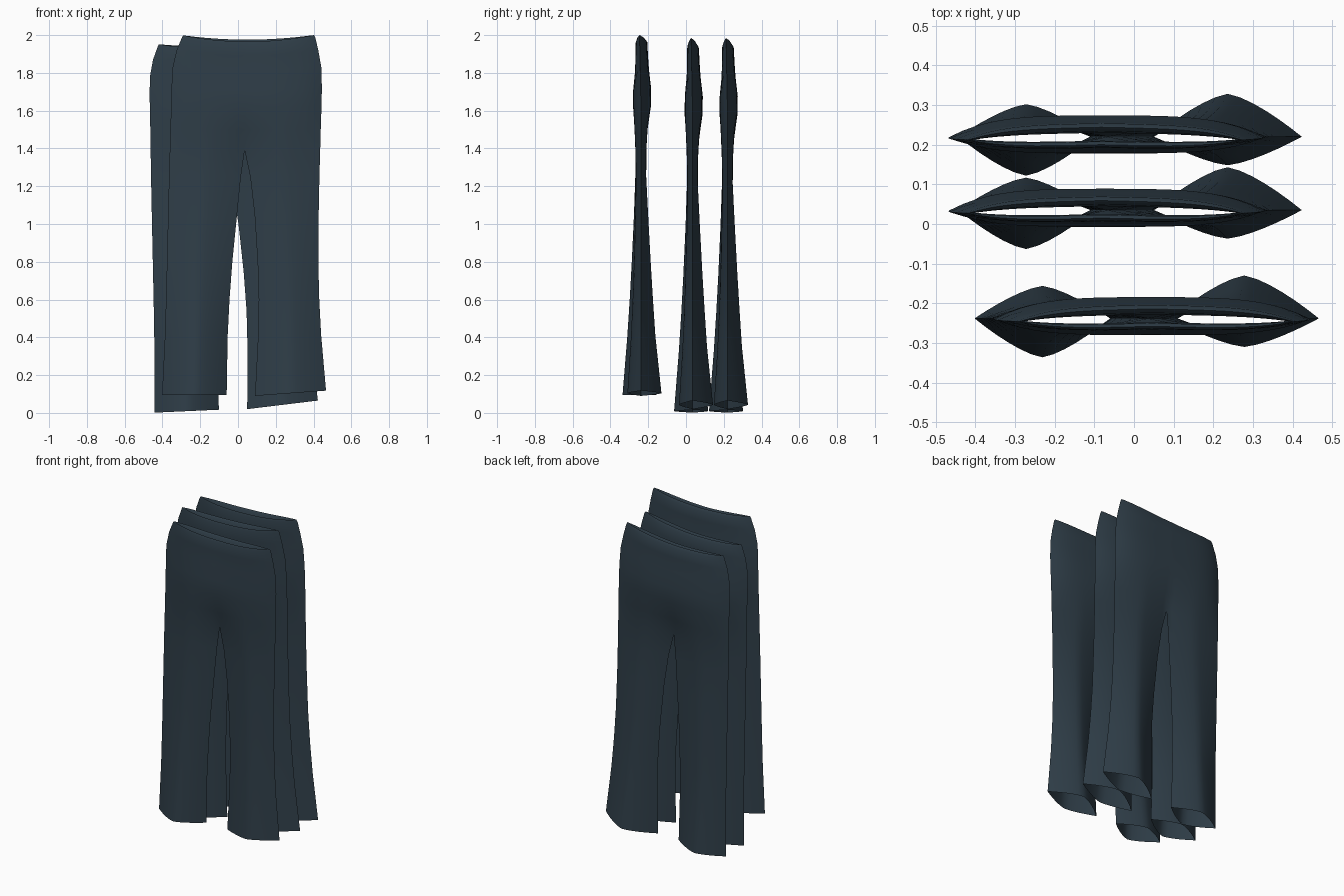
import bpy, bmesh, math
from mathutils import Matrix

if "Cube" in bpy.data.objects:
    bpy.data.objects.remove(bpy.data.objects["Cube"])

fabric = bpy.data.materials.new("dark slate fabric")
fabric.diffuse_color = (0.028, 0.047, 0.064, 1)
fabric.use_nodes = True
fabric.node_tree.nodes["Principled BSDF"].inputs["Base Color"].default_value = fabric.diffuse_color

# rows from waist to hem:
# z, left outer x, left inner x, right inner x, right outer x, front depth, back depth
ROWS = [
    (1.93, -0.275, 0.045, 0.045, 0.385, 0.010, 0.010),   # inside lip
    (1.99, -0.280, 0.045, 0.045, 0.392, 0.012, 0.014),
    (2.00, -0.290, 0.045, 0.045, 0.402, 0.020, 0.024),
    (1.985, -0.298, 0.045, 0.045, 0.410, 0.026, 0.034),
    (1.92, -0.325, 0.045, 0.045, 0.425, 0.028, 0.036),
    (1.83, -0.346, 0.045, 0.045, 0.441, 0.030, 0.042),
    (1.72, -0.352, 0.042, 0.042, 0.444, 0.041, 0.054),
    (1.62, -0.354, 0.040, 0.040, 0.442, 0.042, 0.052),
    (1.50, -0.358, 0.037, 0.037, 0.438, 0.036, 0.036),
    (1.39, -0.361, 0.035, 0.035, 0.435, 0.030, 0.028),
    (1.25, -0.365, 0.015, 0.065, 0.431, 0.029, 0.026),
    (1.05, -0.370, -0.005, 0.088, 0.427, 0.034, 0.034),
    (0.80, -0.376, -0.030, 0.104, 0.425, 0.043, 0.045),
    (0.60, -0.381, -0.045, 0.110, 0.430, 0.052, 0.055),
    (0.40, -0.387, -0.055, 0.106, 0.440, 0.063, 0.066),
    (0.09, -0.402, -0.060, 0.090, 0.466, 0.085, 0.095),
]
CROTCH = 1.39
N = 12
YC = -0.238


def depth_shape(u, z):
    """Thickness across one half, 0 at the outer seam."""
    leg = 1 - abs(2 * u - 1) ** 1.4
    top = 1 - (1 - u) ** 4
    k = min(1, max(0, (z - CROTCH) / 0.22))
    k = math.sin(k * math.pi / 2)
    return leg * (1 - k) + top * k


def point(row, right, back, u):
    z, lo, li, ri, ro, fd, bd = row
    xo, xi = (ro, ri) if right else (lo, li)
    x = xo + (xi - xo) * u
    # legs lean slightly: left one forward, right one backward
    lean = max(0, 1 - z / CROTCH) * 0.014
    d = bd if back else fd
    d += lean if right == back else -lean
    y = YC + (1 if back else -1) * d * depth_shape(u, z)
    # waistline dips in the middle, right hem rises outward
    dip = 1 - ((x - 0.05) / 0.35) ** 2
    w = max(0, min(1, (z - 1.6) / 0.4))
    zz = z - (0.024 if back else 0.034) * max(0, dip) * w
    y -= 0.008 * w * (1 - u)
    h = max(0, 1 - z / 0.7)
    zz += h * (0.032 * (1 - u) if right else 0.004)
    return (x, y, zz)


def make_trousers(name, matrix):
    bm = bmesh.new()
    for right in (False, True):
        for back in (False, True):
            grid = [[bm.verts.new(point(r, right, back, i / N)) for i in range(N + 1)]
                    for r in ROWS]
            for a, b in zip(grid, grid[1:]):
                for i in range(N):
                    q = (a[i], b[i], b[i + 1], a[i + 1])
                    bm.faces.new(q if right == back else q[::-1])
    bmesh.ops.remove_doubles(bm, verts=bm.verts, dist=0.0005)
    bmesh.ops.recalc_face_normals(bm, faces=bm.faces)
    # outward check on the front hip
    front = min(bm.faces, key=lambda f: f.calc_center_median().y)
    if front.normal.y > 0:
        bmesh.ops.reverse_faces(bm, faces=bm.faces)
    bm.transform(matrix)
    me = bpy.data.meshes.new(name)
    bm.to_mesh(me)
    bm.free()
    me.materials.append(fabric)
    ob = bpy.data.objects.new(name, me)
    bpy.context.collection.objects.link(ob)
    bpy.context.view_layer.objects.active = ob
    ob.select_set(True)
    bpy.ops.object.shade_smooth_by_angle(angle=math.radians(50))
    ob.select_set(False)


def hang(dy):
    """Rear copies tilt slightly and hang lower."""
    return (Matrix.Translation((-0.037, dy, -0.076))
            @ Matrix.Rotation(-0.045, 4, 'Y')
            @ Matrix.Diagonal((1, 1, 1.022, 1)))


bpy.ops.object.select_all(action='DESELECT')
make_trousers("front_trousers", Matrix.Identity(4))
make_trousers("middle_trousers", hang(0.273))
make_trousers("back_trousers", hang(0.458))
